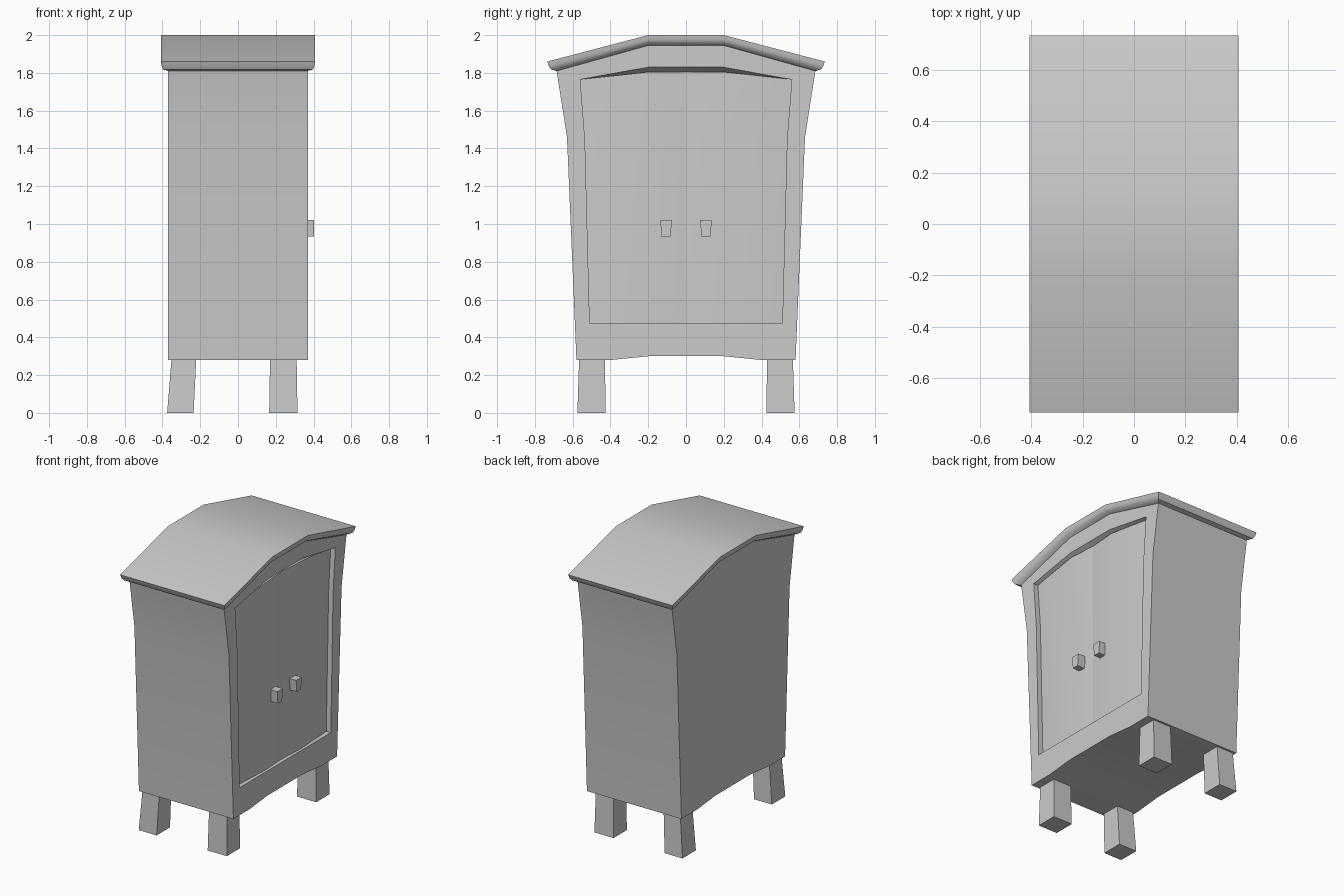
import bpy, bmesh, math

if "Cube" in bpy.data.objects:
    bpy.data.objects.remove(bpy.data.objects["Cube"])


def finish(name, bm, angle=35):
    bmesh.ops.remove_doubles(bm, verts=bm.verts, dist=1e-5)
    bmesh.ops.recalc_face_normals(bm, faces=bm.faces)
    me = bpy.data.meshes.new(name)
    bm.to_mesh(me)
    bm.free()
    ob = bpy.data.objects.new(name, me)
    bpy.context.collection.objects.link(ob)
    bpy.ops.object.select_all(action='DESELECT')
    ob.select_set(True)
    bpy.context.view_layer.objects.active = ob
    bpy.ops.object.shade_smooth_by_angle(angle=math.radians(angle))
    return ob


def mirror_loop(half):
    return half + [(-y, z) for y, z in reversed(half)]


def ring(bm, pts, x):
    return [bm.verts.new((x(y) if callable(x) else x, y, z)) for y, z in pts]


def bridge(bm, a, b):
    for i in range(len(a)):
        j = (i + 1) % len(a)
        bm.faces.new((a[i], a[j], b[j], b[i]))


def box(name, bottom, top):
    # tapered box from two (x0, x1, y0, y1, z) rectangles
    bm = bmesh.new()
    rings = [[bm.verts.new(p) for p in ((x0, y0, z), (x1, y0, z), (x1, y1, z), (x0, y1, z))]
             for x0, x1, y0, y1, z in (bottom, top)]
    bridge(bm, *rings)
    for r in rings:
        bm.faces.new(r)
    return finish(name, bm)


def door_depth(y):
    return 0.352 if abs(abs(y) - 0.2) < 0.01 else 0.338


# cabinet body with a recessed door opening on the +x side
outer = mirror_loop([(0.2, 0.30), (0.4, 0.28), (0.58, 0.28), (0.63, 1.46), (0.685, 1.81), (0.2, 1.945)])
opening = mirror_loop([(0.2, 0.475), (0.4, 0.475), (0.51, 0.475), (0.535, 1.45), (0.56, 1.765), (0.2, 1.83)])
inner = opening[:5] + [(0.2, 1.805), (-0.2, 1.805)] + opening[7:]
bm = bmesh.new()
loops = [ring(bm, outer, -0.37), ring(bm, outer, 0.37), ring(bm, opening, 0.37), ring(bm, inner, 0.335)]
for a, b in zip(loops, loops[1:]):
    bridge(bm, a, b)
bm.faces.new(loops[0])
finish("cabinet_body", bm)

# pair of gently bulging doors meeting in a shallow central valley
rows = [(0.475, 0.51, 0.475, 0.0), (1.45, 0.535, 1.45, 0.012), (1.765, 0.56, 1.805, 0.006)]
for side, name in ((-1, "left_door"), (1, "right_door")):
    bm = bmesh.new()
    grid = []
    for z_edge, w, z_mid, bulge in rows:
        cols = [(0.0, z_mid, 0.342), (0.2, z_mid, 0.352 + bulge), (w, z_edge, 0.335)]
        grid.append([bm.verts.new((x, side * y, z)) for y, z, x in cols])
    for r0, r1 in zip(grid, grid[1:]):
        for i in range(2):
            f = (r0[i], r0[i + 1], r1[i + 1], r1[i])
            bm.faces.new(f if side > 0 else f[::-1])
    door = finish(name, bm)
    if door.data.polygons[0].normal.x < 0:
        door.data.flip_normals()

# door handles
for side, name in ((-1, "left_handle"), (1, "right_handle")):
    a, b = sorted((side * 0.082, side * 0.13))
    c, d = sorted((side * 0.075, side * 0.136))
    box(name, (0.345, 0.403, a, b, 0.935), (0.345, 0.403, c, d, 1.02))

# arched roof with a rounded overhanging edge
bm = bmesh.new()
rings = []
for x, y, z_eave, z_ridge in ((0.37, 0.685, 1.81, 1.945), (0.395, 0.715, 1.818, 1.957),
                              (0.405, 0.726, 1.835, 1.975), (0.408, 0.735, 1.86, 2.0)):
    prof = [(-y, z_eave), (-0.2, z_ridge), (0.2, z_ridge), (y, z_eave)]
    rings.append(ring(bm, prof, x) + ring(bm, prof[::-1], -x))
for a, b in zip(rings, rings[1:]):
    bridge(bm, a, b)
top = rings[-1]
for i in range(3):
    bm.faces.new((top[i], top[i + 1], top[6 - i], top[7 - i]))
finish("roof", bm)

# four tapered legs, the rear pair splayed backwards
for side, label in ((-1, "left"), (1, "right")):
    y0, y1 = sorted((side * 0.425, side * 0.575))
    t0, t1 = sorted((side * 0.43, side * 0.565))
    box("front_leg_" + label, (0.165, 0.315, y0, y1, 0), (0.17, 0.31, t0, t1, 0.31))
    box("rear_leg_" + label, (-0.375, -0.235, y0, y1, 0), (-0.35, -0.22, t0, t1, 0.31))
